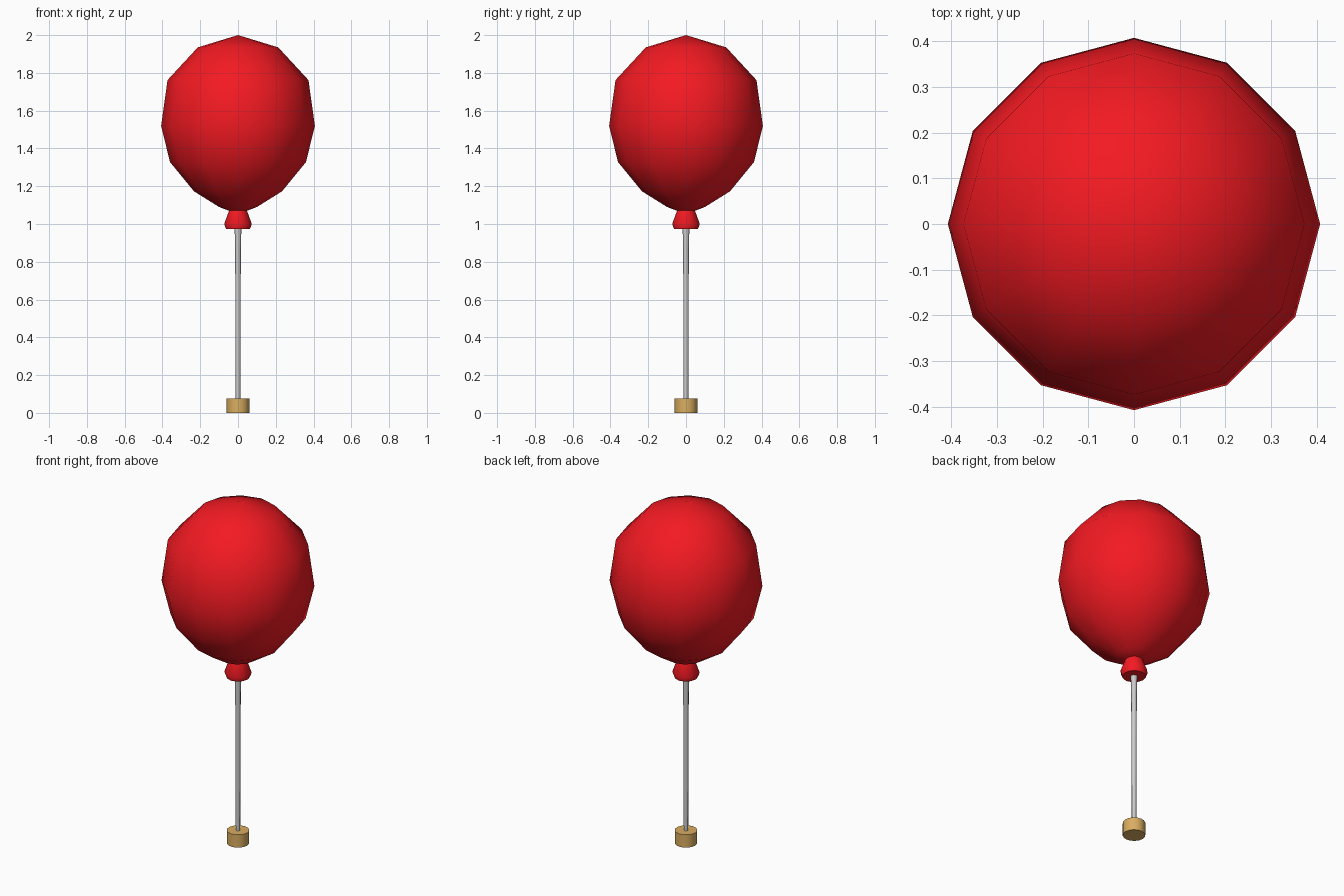
import bpy, bmesh
from math import sin, cos, tau, radians

if "Cube" in bpy.data.objects:
    bpy.data.objects.remove(bpy.data.objects["Cube"])


def material(name, color):
    m = bpy.data.materials.new(name)
    m.diffuse_color = color
    m.use_nodes = True
    m.node_tree.nodes["Principled BSDF"].inputs["Base Color"].default_value = m.diffuse_color
    return m


def lathe(name, profile, sides, mat=None, angle=30):
    """Revolve (radius, z) points, listed bottom to top; radius 0 makes a pole."""
    bm = bmesh.new()
    rings = []
    for r, z in profile:
        n = sides if r > 0 else 1
        rings.append([bm.verts.new((r * cos(tau * i / sides), r * sin(tau * i / sides), z))
                      for i in range(n)])
    for a, b in zip(rings, rings[1:]):
        for i in range(sides):
            j = (i + 1) % sides
            if len(b) == 1:
                bm.faces.new((a[i], a[j], b[0]))
            else:
                bm.faces.new((a[i], a[j], b[j], b[i]))
    # flat caps on open ends
    if len(rings[0]) > 1:
        bm.faces.new(rings[0][::-1])
    if len(rings[-1]) > 1:
        bm.faces.new(rings[-1])
    me = bpy.data.meshes.new(name)
    bm.to_mesh(me)
    bm.free()
    ob = bpy.data.objects.new(name, me)
    bpy.context.collection.objects.link(ob)
    if mat:
        me.materials.append(mat)
    bpy.ops.object.select_all(action='DESELECT')
    ob.select_set(True)
    bpy.context.view_layer.objects.active = ob
    bpy.ops.object.shade_smooth_by_angle(angle=radians(angle))
    return ob


red = material("balloon_red", (0.9, 0.01, 0.016, 1))
gold = material("weight_gold", (0.7, 0.42, 0.12, 1))

# Balloon body: twelve-sided teardrop
lathe("balloon", [(0.042, 1.068), (0.10, 1.09), (0.233, 1.173), (0.36, 1.328),
                  (0.407, 1.52), (0.373, 1.762), (0.213, 1.935), (0, 2.0)],
      12, red, 60)

# Flared knot under the balloon
lathe("knot", [(0.063, 0.973), (0.073, 1.0), (0.046, 1.075)], 12, red, 40)

# String, slightly thicker at the top
lathe("string", [(0.012, 0.07), (0.014, 0.58), (0.015, 0.86), (0.018, 0.98)], 8, None, 60)

# Round weight
lathe("weight", [(0.06, 0), (0.06, 0.075)], 16, gold, 40)
